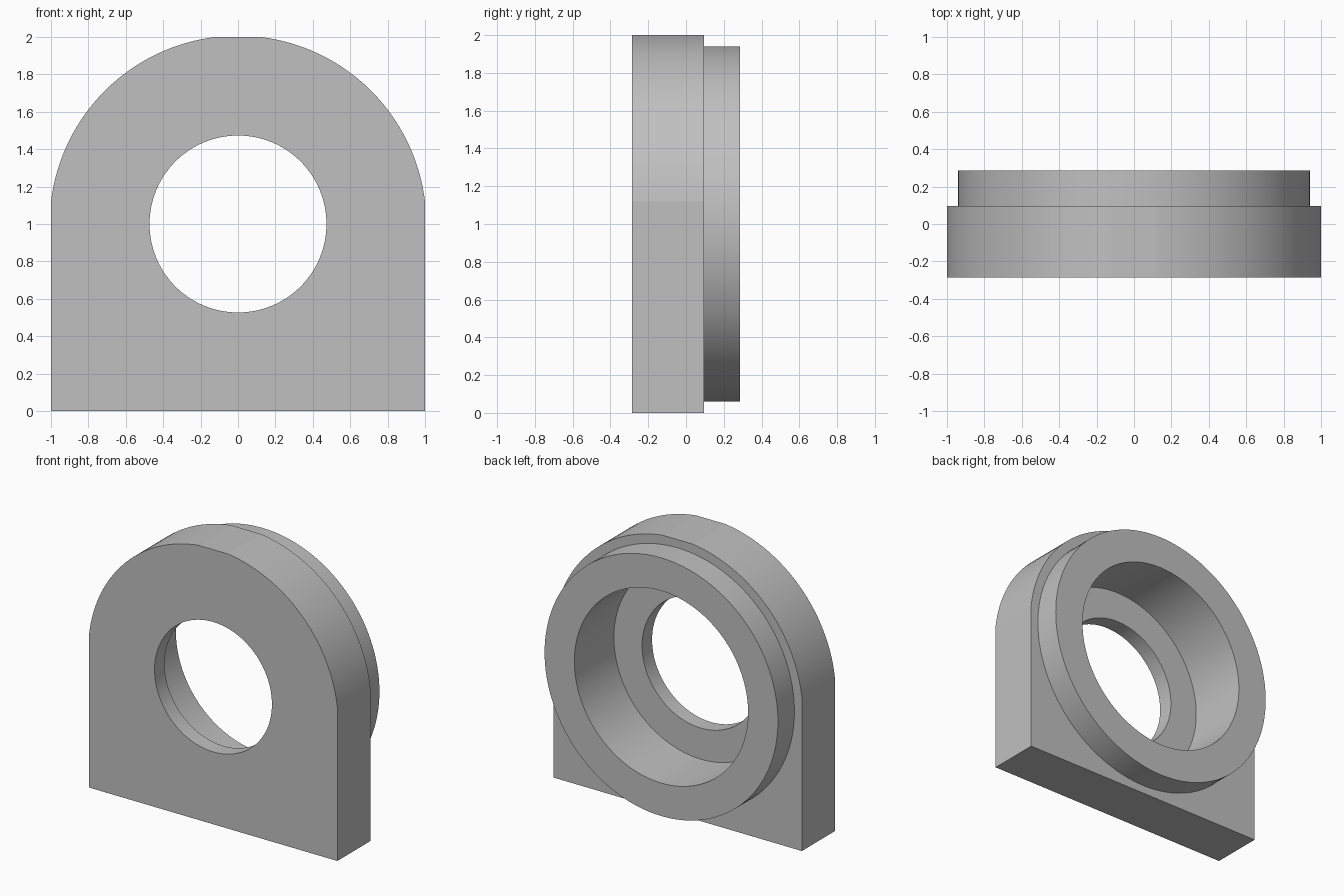
import bpy, bmesh
from math import pi, cos, sin, acos, radians

default_cube = bpy.data.objects.get("Cube")
if default_cube:
    bpy.data.objects.remove(default_cube, do_unlink=True)

# Main dimensions
FRONT, FLOOR, STEP, BACK = -0.285, -0.17, 0.095, 0.285
ARCH_R, BOSS_R, BORE_R, POCKET_R = 1.007, 0.94, 0.473, 0.70
CENTRE_Z = 1.0
SEGMENTS = 128

grey = bpy.data.materials.new("plain grey")
grey.use_nodes = True
colour = (0.53, 0.53, 0.53, 1)
grey.diffuse_color = colour
grey.node_tree.nodes["Principled BSDF"].inputs["Base Color"].default_value = colour


def circle(radius):
    return lambda a: radius


def arch(a):
    """Square outline whose upper half is trimmed by a large circle."""
    square = 1 / max(abs(cos(a)), abs(sin(a)))
    return min(square, ARCH_R) if sin(a) > 0 else square


# Even angles plus the points where the arch meets the flat sides and top
trim = acos(1 / ARCH_R)
angles = {2 * pi * i / SEGMENTS for i in range(SEGMENTS)}
angles |= {trim, pi / 2 - trim, pi / 2 + trim, pi - trim}
angles = sorted(angles)

# Closed section: plate front, bore, pocket floor, pocket wall, boss, plate back
section = [
    (arch, FRONT), (circle(BORE_R), FRONT),
    (circle(BORE_R), FLOOR), (circle(POCKET_R), FLOOR),
    (circle(POCKET_R), BACK), (circle(BOSS_R), BACK),
    (circle(BOSS_R), STEP), (arch, STEP),
]

bm = bmesh.new()
loops = [[bm.verts.new((r(a) * cos(a), y, CENTRE_Z + r(a) * sin(a))) for a in angles]
         for r, y in section]
count = len(angles)
for k, loop in enumerate(loops):
    following = loops[(k + 1) % len(loops)]
    for i in range(count):
        j = (i + 1) % count
        bm.faces.new((loop[i], loop[j], following[j], following[i]))
bmesh.ops.recalc_face_normals(bm, faces=bm.faces)

mesh = bpy.data.meshes.new("bearing_housing")
bm.to_mesh(mesh)
bm.free()
mesh.materials.append(grey)
housing = bpy.data.objects.new("bearing_housing", mesh)
bpy.context.collection.objects.link(housing)

# Smooth round walls, crisp rims
bpy.ops.object.select_all(action="DESELECT")
housing.select_set(True)
bpy.context.view_layer.objects.active = housing
bpy.ops.object.shade_smooth_by_angle(angle=radians(5))
